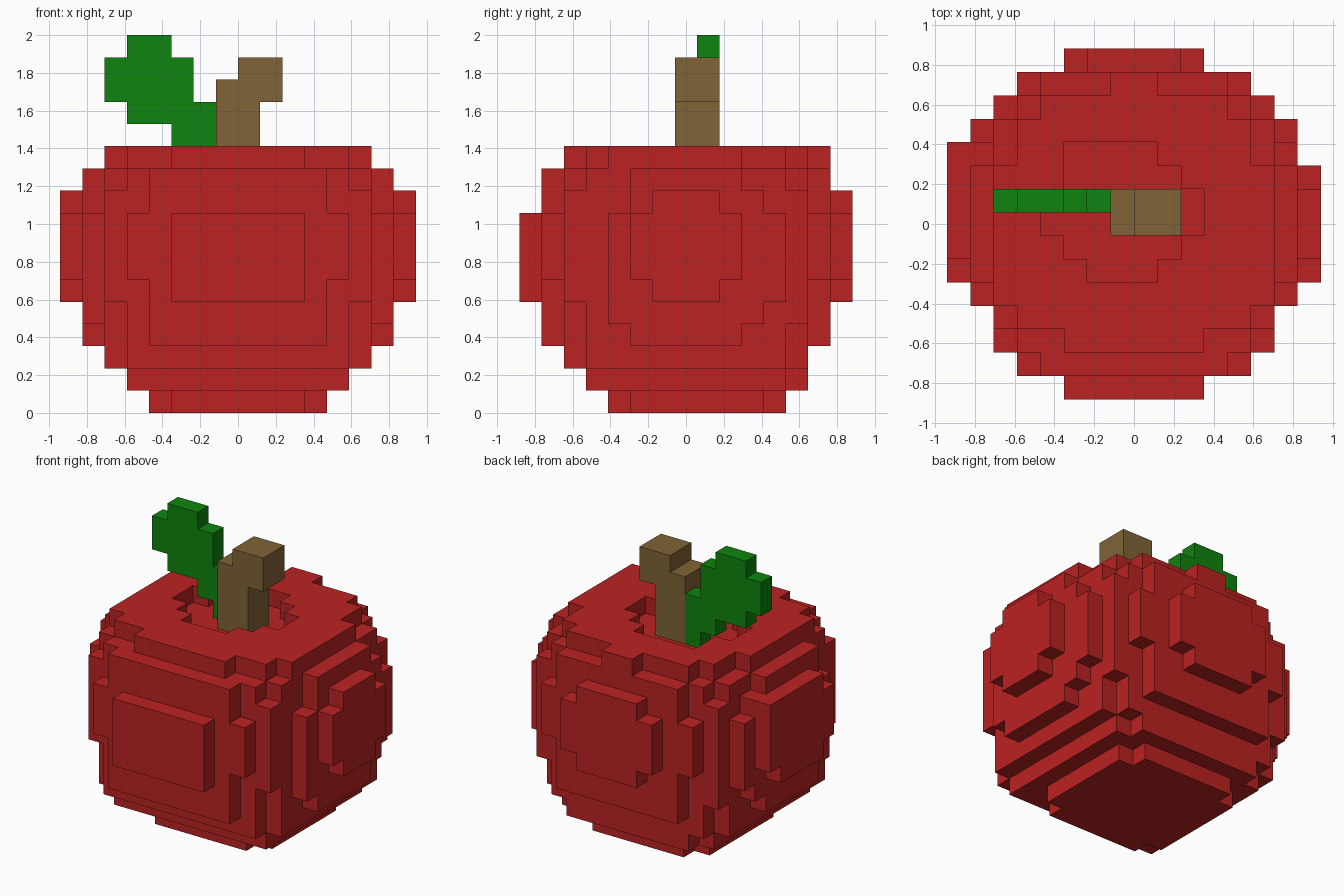
import bpy
import bmesh
import math

cube = bpy.data.objects.get("Cube")
if cube:
    bpy.data.objects.remove(cube, do_unlink=True)

V = 2 / 17  # edge of one block


def material(name, rgb):
    m = bpy.data.materials.new(name)
    m.use_nodes = True
    m.diffuse_color = (*rgb, 1)
    bsdf = next(n for n in m.node_tree.nodes if n.type == 'BSDF_PRINCIPLED')
    bsdf.inputs["Base Color"].default_value = (*rgb, 1)
    return m


def block(x0, x1, y0, y1, z0, z1):
    """Cells of a box: x and z are edges, y are inclusive row numbers."""
    return {(x, y, z) for x in range(x0, x1)
            for y in range(y0, y1 + 1) for z in range(z0, z1)}


def build(name, cells, mat):
    """Skin the outside of a set of cells and merge flat areas."""
    bm = bmesh.new()
    verts = {}
    for c in cells:
        for axis in range(3):
            for side in (0, 1):
                n = list(c)
                n[axis] += 1 if side else -1
                if tuple(n) in cells:
                    continue
                u, w = (axis + 1) % 3, (axis + 2) % 3
                ring = []
                for a, b in ((0, 0), (1, 0), (1, 1), (0, 1)):
                    p = list(c)
                    p[axis] += side
                    p[u] += a
                    p[w] += b
                    p = tuple(p)
                    if p not in verts:
                        verts[p] = bm.verts.new((p[0] * V, (p[1] - 0.5) * V, p[2] * V))
                    ring.append(verts[p])
                bm.faces.new(ring if side else ring[::-1])
    bmesh.ops.dissolve_limit(bm, angle_limit=math.radians(1),
                             verts=bm.verts[:], edges=bm.edges[:])
    me = bpy.data.meshes.new(name)
    bm.to_mesh(me)
    bm.free()
    me.materials.append(mat)
    ob = bpy.data.objects.new(name, me)
    bpy.context.collection.objects.link(ob)
    return ob


red = material("apple red", (0.5, 0.016, 0.016))
green = material("leaf green", (0.0045, 0.23, 0.0045))
brown = material("stem brown", (0.216, 0.127, 0.037))

# Fruit layers from the bottom up: (first z, last z, [(half width, front row, back row)])
layers = [
    (0, 1, [(4, -2, 3), (3, -3, 4)]),
    (1, 2, [(5, -4, 4), (4, -4, 5)]),
    (2, 3, [(6, -4, 4), (5, -5, 5)]),
    (3, 4, [(7, -2, 2), (6, -4, 4), (5, -5, 5), (4, -6, 6)]),
    (4, 5, [(7, -3, 3), (6, -4, 5), (5, -5, 5), (4, -6, 6)]),
    (5, 6, [(8, -1, 1), (7, -3, 4), (6, -5, 5), (4, -6, 6), (3, -7, 6), (2, 0, 7)]),
    (6, 9, [(8, -2, 2), (7, -3, 4), (6, -5, 5), (5, -6, 6), (3, -7, 7)]),
    (9, 10, [(8, -1, 1), (7, -2, 3), (6, -5, 5), (4, -6, 6), (2, 0, 7)]),
    (10, 11, [(7, -2, 2), (6, -4, 4), (5, -5, 5), (4, -6, 6)]),
    (11, 12, [(6, -3, 2), (5, -4, 4), (4, -4, 5), (3, -5, 5), (1, 0, 6)]),
]
fruit = set()
for z0, z1, boxes in layers:
    for h, y0, y1 in boxes:
        fruit |= block(-h, h, y0, y1, z0, z1)
# the bulge on the -x side reaches a little further back
fruit |= block(-8, -7, 1, 2, 5, 6) | block(-8, -7, 1, 3, 6, 10)

# Hollow around the stem, one block deep
for x0, x1, y0, y1 in ((-3, 1, 3, 3), (-3, 2, 2, 2), (-4, 3, 0, 1),
                       (-3, 2, -1, -1), (-2, 1, -2, -2)):
    fruit -= block(x0, x1, y0, y1, 11, 12)
build("apple_body", fruit, red)

# Bent stem
build("stem", block(-1, 1, 0, 1, 11, 15) | block(0, 2, 0, 1, 14, 16), brown)

# Flat leaf rising to the -x side
leaf = (block(-2, -1, 1, 1, 11, 12) | block(-3, -1, 1, 1, 12, 14)
        | block(-5, -1, 1, 1, 13, 14) | block(-6, -2, 1, 1, 14, 16)
        | block(-5, -3, 1, 1, 16, 17))
build("leaf", leaf, green)
